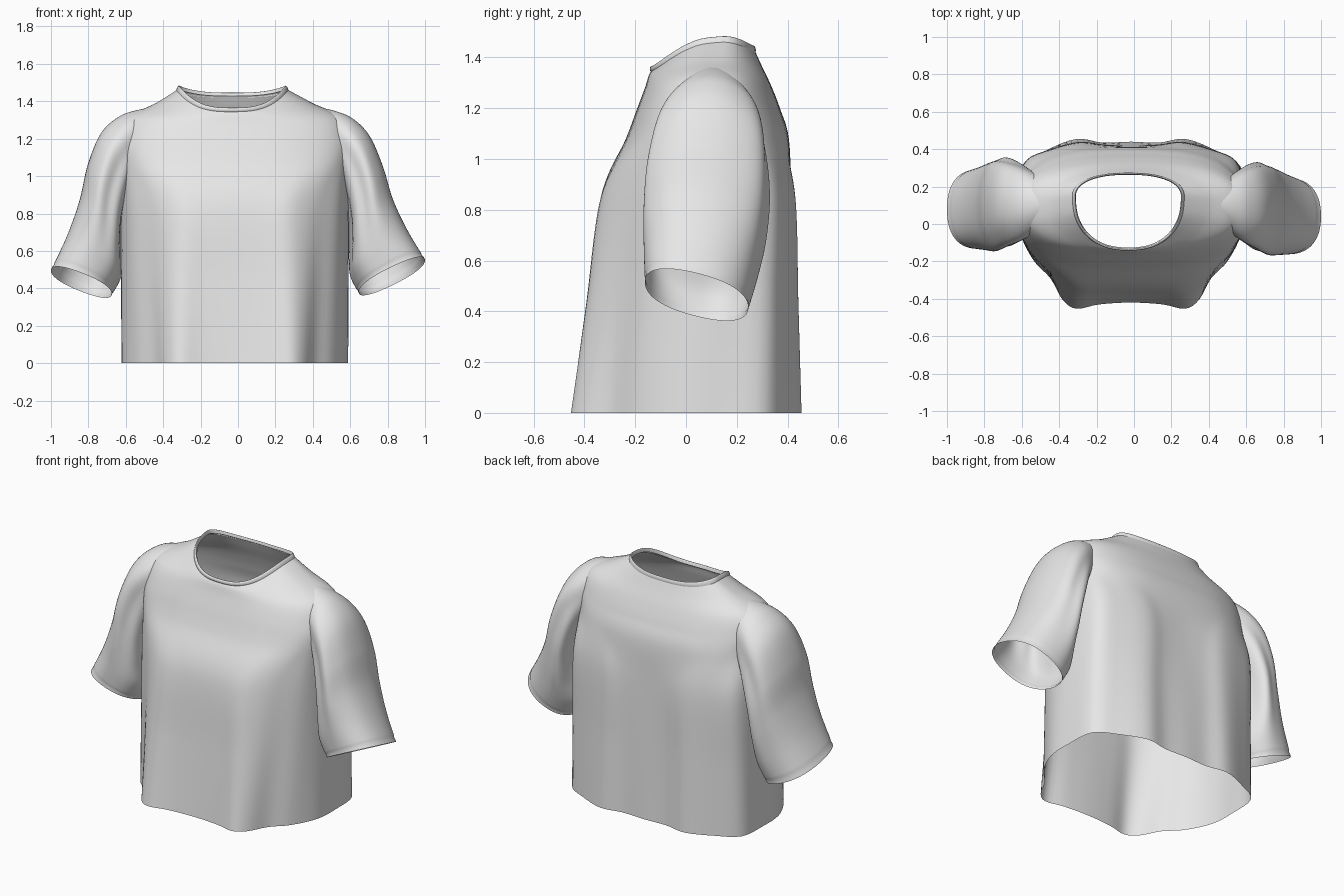
import bpy, bmesh, math
from mathutils import Vector
from mathutils.bvhtree import BVHTree

if "Cube" in bpy.data.objects:
    bpy.data.objects.remove(bpy.data.objects["Cube"])

fabric = bpy.data.materials.new("light_grey_fabric")
fabric.diffuse_color = (0.8, 0.8, 0.8, 1)
fabric.use_nodes = True
fabric.node_tree.nodes["Principled BSDF"].inputs["Base Color"].default_value = fabric.diffuse_color


def spline(a, b, c, d, t):
    return 0.5 * (2 * b + (c - a) * t + (2 * a - 5 * b + 4 * c - d) * t * t
                  + (3 * b - a - 3 * c + d) * t ** 3)


def refine_ring(pts, n=4):
    m = len(pts)
    return [spline(pts[i - 1], pts[i], pts[(i + 1) % m], pts[(i + 2) % m], k / n)
            for i in range(m) for k in range(n)]


def refine_rows(rows, n=10):
    out = []
    for i in range(len(rows) - 1):
        q = (rows[max(i - 1, 0)], rows[i], rows[i + 1], rows[min(i + 2, len(rows) - 1)])
        out += [[spline(*p, k / n) for p in zip(*q)] for k in range(n)]
    return out + [rows[-1]]


def loft(rows):
    bm = bmesh.new()
    vs = [[bm.verts.new(p) for p in r] for r in rows]
    m = len(rows[0])
    for a, b in zip(vs, vs[1:]):
        for j in range(m):
            bm.faces.new((a[j], a[(j + 1) % m], b[(j + 1) % m], b[j])).smooth = True
    bm.normal_update()
    return bm


def buried(bm, tree, depth, min_x):
    # faces lying well inside another cloth tube
    found = []
    for f in bm.faces:
        p = f.calc_center_median()
        if abs(p.x) > min_x:
            loc, nor, _, _ = tree.find_nearest(p)
            if (p - loc).dot(nor) < -depth:
                found.append(f)
    return found


def finish(name, bm):
    me = bpy.data.meshes.new(name)
    bm.to_mesh(me)
    bm.free()
    me.materials.append(fabric)
    bpy.context.collection.objects.link(bpy.data.objects.new(name, me))


def mirrored(half, shift=-0.017):
    full = half + [Vector((-p.x, p.y, p.z)) for p in half[-2:0:-1]]
    return [p + Vector((shift, 0, 0)) for p in refine_ring(full)]


def outline(pts, z):
    return mirrored([Vector((x, y, z)) for x, y in pts])


def oval(w, yf, ys, yb, zf, zs, zb, e=2.3, shift=-0.017):
    # rounded ring with separate front, side and back heights
    half = []
    for i in range(13):
        a = math.pi * i / 12
        s = max(math.sin(a), 0) ** (2 / e) if 0 < i < 12 else 0
        c = abs(math.cos(a)) ** (2 / e) if i != 6 else 0
        y, z = (yf, zf) if i < 6 else (yb, zb)
        half.append(Vector((w * s, ys + (y - ys) * c, z + (zs - z) * s ** 3)))
    return mirrored(half, shift)


# torso: draped hem up to the neck opening
hem = [(0, -.42), (.17, -.43), (.29, -.453), (.365, -.405), (.43, -.29), (.52, -.195),
       (.595, -.04), (.605, .13), (.585, .31), (.45, .395), (.29, .455), (.15, .435), (0, .44)]
chest = [(0, -.335), (.15, -.335), (.28, -.33), (.38, -.285), (.47, -.215), (.56, -.12),
         (.605, .02), (.605, .19), (.56, .335), (.43, .395), (.28, .43), (.15, .42), (0, .415)]
middle = [((a + c) / 2, (b + d) / 2) for (a, b), (c, d) in zip(hem, chest)]
torso = [outline(hem, 0), outline(middle, .43), outline(chest, .85),
         oval(.61, -.237, .08, .405, 1.08, 1.08, 1.08, 2.8),
         oval(.615, -.192, .09, .37, 1.20, 1.20, 1.20, 2.6),
         oval(.57, -.162, .11, .335, 1.28, 1.315, 1.29, 2.4),
         oval(.42, -.146, .125, .297, 1.33, 1.39, 1.37, 2.3, -.02),
         oval(.285, -.132, .145, .270, 1.352, 1.468, 1.43, 2.3, -.03)]
torso = loft(refine_rows(torso))

# ribbed collar band
collar = [oval(.302, -.137, .145, .274, 1.342, 1.448, 1.420, 2.3, -.03),
          oval(.298, -.142, .145, .275, 1.350, 1.466, 1.430, 2.3, -.03),
          oval(.291, -.141, .145, .272, 1.362, 1.480, 1.442, 2.3, -.03),
          oval(.284, -.132, .145, .267, 1.365, 1.482, 1.445, 2.3, -.03),
          oval(.281, -.126, .145, .263, 1.345, 1.460, 1.428, 2.3, -.03)]
finish("collar", loft(refine_rows(collar, 3)))

# sleeves: outer x, z / inner x, z / front y, back y
stations = [(.40, 1.375, .44, 1.15, .03, .20),
            (.53, 1.345, .50, 1.06, -.05, .26),
            (.62, 1.302, .55, .96, -.10, .30),
            (.705, 1.212, .575, .86, -.13, .32),
            (.775, 1.05, .595, .74, -.155, .325),
            (.83, .87, .60, .60, -.165, .31),
            (.91, .70, .60, .48, -.165, .28),
            (1.0, .55, .645, .38, -.162, .245)]


def sleeve(side):
    rows = []
    for k, (ox, oz, ix, iz, yf, yb) in enumerate(stations):
        t = k / (len(stations) - 1)
        if side < 0:      # the left sleeve hangs lower and further back
            ox += .03 * math.sin(math.pi * t) ** 2
            ix += .03 * t
            oz += .02 * math.sin(math.pi * t) - .055 * t ** 3
            iz -= .01 * t
            yf, yb = yf + .03 * t, yb + .045 * t
        c = Vector(((ox + ix) / 2, (yf + yb) / 2, (oz + iz) / 2))
        a = Vector(((ox - ix) / 2, 0, (oz - iz) / 2))
        b = Vector((0, (yb - yf) / 2, -.05 * t))
        ring = []
        for j in range(80):
            th = math.tau * j / 80
            ca, sa = math.cos(th), math.sin(th)
            # soft folds gathered towards the armpit
            f = 1 + .045 * math.sin(math.pi * t) ** 1.5 * math.cos(6 * th + 2 * t) * (1 - ca)
            f *= 1 + .05 * t * math.sin(2 * th) ** 2      # fuller corners at the cuff
            p = c + (a * ca + b * sa) * f
            ring.append(Vector((p.x * side, p.y, p.z)))
        rows.append(ring[::-1] if side > 0 else ring)
    rows = refine_rows(rows)
    # stitched groove above the cuff
    groove = rows[-3]
    mid = sum(groove, Vector()) / len(groove)
    rows[-3] = [mid + (p - mid) * .985 for p in groove]
    return loft(rows)


# open the armholes: drop cloth hidden inside the other tube
sleeves = {"right_sleeve": sleeve(1), "left_sleeve": sleeve(-1)}
torso_tree = BVHTree.FromBMesh(torso)
trees = [BVHTree.FromBMesh(s) for s in sleeves.values()]
hole = set()
for tree, side in zip(trees, (1, -1)):
    hole |= {f for f in buried(torso, tree, .02, .5) if f.calc_center_median().x * side > 0}
for name, bm in sleeves.items():
    bmesh.ops.delete(bm, geom=buried(bm, torso_tree, .015, 0), context="FACES")
    finish(name, bm)
bmesh.ops.delete(torso, geom=list(hole), context="FACES")
finish("torso", torso)
